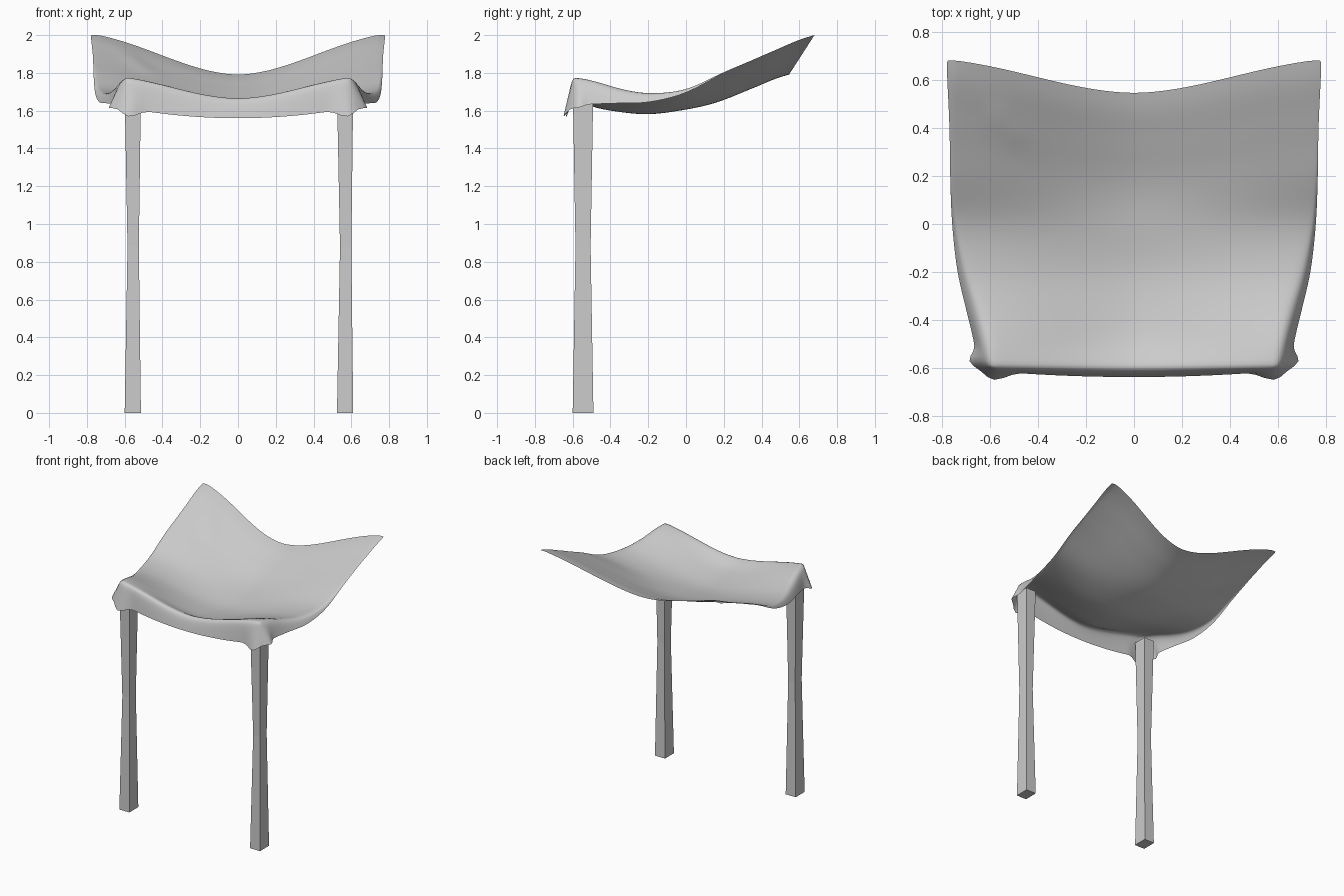
import bpy
import bmesh
from math import sin, pi, exp
from mathutils import Vector

cube = bpy.data.objects.get("Cube")
if cube:
    bpy.data.objects.remove(cube, do_unlink=True)


def make_material(name, value):
    mat = bpy.data.materials.new(name)
    mat.use_nodes = True
    colour = (value, value, value, 1)
    mat.diffuse_color = colour
    mat.node_tree.nodes["Principled BSDF"].inputs["Base Color"].default_value = colour
    return mat


grey = make_material("plain grey", 0.6)


def finish(bm, name):
    mesh = bpy.data.meshes.new(name)
    bm.to_mesh(mesh)
    bm.free()
    mesh.materials.append(grey)
    obj = bpy.data.objects.new(name, mesh)
    bpy.context.collection.objects.link(obj)
    return obj


# Cloth stations from front to back:
# y, ridge half width, ridge z, centre z, hem half width, hem z
STATIONS = [
    (-0.60, 0.60, 1.78, 1.67, 0.65, 1.63),
    (-0.50, 0.61, 1.765, 1.62, 0.665, 1.635),
    (-0.35, 0.64, 1.72, 1.592, 0.70, 1.64),
    (-0.20, 0.69, 1.695, 1.58, 0.735, 1.645),
    (0.00, 0.735, 1.715, 1.60, 0.757, 1.695),
    (0.20, 0.75, 1.805, 1.635, 0.765, 1.80),
    (0.40, 0.75, 1.89, 1.70, 0.768, 1.89),
    (0.68, 0.735, 2.0, 1.79, 0.78, 2.0),
]


def station(y):
    """Smoothly interpolate the station values at y."""
    last = len(STATIONS) - 1
    k = 0
    while k < last - 1 and y > STATIONS[k + 1][0]:
        k += 1
    p0, p1, p2, p3 = (STATIONS[min(max(n, 0), last)] for n in range(k - 1, k + 3))
    t = (y - p1[0]) / (p2[0] - p1[0])
    return [b + t * (c - a) / 2 + t * t * (a - 2.5 * b + 2 * c - d / 2)
            + t ** 3 * (1.5 * (b - c) + (d - a) / 2)
            for a, b, c, d in zip(p0, p1, p2, p3)]


def spread(u):
    """Rise of the cloth from its centre line to its ridge."""
    return (sin(pi * u / 2) ** 2 + abs(u) ** 1.5) / 2


COLS, ROWS, LAYERS = 24, 22, 4


def row_y(j):
    return -0.60 + 1.28 * (j / ROWS) ** 1.2


def col_u(i):
    return 2 * i / COLS - 1


def top_point(i, j):
    y, u = row_y(j), col_u(i)
    _, half, ridge, centre, _, _ = station(y)
    f = spread(u)
    x = u * half
    sag = 0.135 * (1 - f) * max(0, (y + 0.2) / 0.88)
    # Small crease near the right back corner
    along, across = (y - 0.45) + (-x - 0.54), (y - 0.45) - (-x - 0.54)
    crease = 0.018 * exp(-(along / 0.16) ** 2 - (across / 0.035) ** 2)
    return Vector((x, y - sag, centre + (ridge - centre) * f + crease))


def hem_point(i, j):
    """Lower edge of the hanging flap, with pinched ears at the corners."""
    u, y = col_u(i), row_y(j)
    side = 1 if u > 0 else -1
    if j == 0:
        if i in (0, COLS):
            return Vector((side * 0.63, -0.612, 1.62))
        if i in (1, COLS - 1):
            return Vector((side * 0.59, -0.665, 1.55))
        return Vector((u * 0.6, -0.637 + 0.025 * u * u, 1.56 + 0.055 * u * u))
    if j == 1:
        return Vector((side * 0.705, -0.572, 1.61))
    values = station(y)
    return Vector((side * values[4], y, values[5]))


# Draped cloth: sagging top patch
bm = bmesh.new()
grid = [[bm.verts.new(top_point(i, j)) for i in range(COLS + 1)] for j in range(ROWS + 1)]
for j in range(ROWS):
    for i in range(COLS):
        bm.faces.new((grid[j][i], grid[j][i + 1], grid[j + 1][i + 1], grid[j + 1][i]))

# Draped cloth: flap hanging from the sides and front
rim = [(0, j) for j in range(ROWS, 0, -1)]
rim += [(i, 0) for i in range(COLS + 1)]
rim += [(COLS, j) for j in range(1, ROWS + 1)]
strips = []
for i, j in rim:
    top, hem = grid[j][i].co.copy(), hem_point(i, j)
    ear = j <= 1 and (i <= 1 or i >= COLS - 1)
    strip = [grid[j][i]]
    for n in range(1, LAYERS + 1):
        k = n / LAYERS
        out = k ** (1.2 if ear else 0.6)
        point = top.lerp(hem, out)
        point.z = top.z + (hem.z - top.z) * k ** 1.2
        strip.append(bm.verts.new(point))
    strips.append(strip)
for a, b in zip(strips, strips[1:]):
    for n in range(LAYERS):
        bm.faces.new((a[n], a[n + 1], b[n + 1], b[n]))
for face in bm.faces:
    face.smooth = True
cloth = finish(bm, "draped_cloth")
cloth.modifiers.new("Smooth", "SUBSURF").levels = 1
cloth.modifiers["Smooth"].render_levels = 1


# Square posts with a narrow waist: z, half width, half depth
SECTIONS = [(0, 0.043, 0.055), (0.88, 0.030, 0.040), (1.70, 0.043, 0.054)]


def make_post(name, x, y, lean):
    bm = bmesh.new()
    rings = []
    for n, (z, w, d) in enumerate(SECTIONS):
        shift = lean if n == 1 else 0
        rings.append([bm.verts.new((x + shift + sx * w, y + sy * d, z))
                      for sx, sy in ((-1, -1), (1, -1), (1, 1), (-1, 1))])
    for low, high in zip(rings, rings[1:]):
        for n in range(4):
            m = (n + 1) % 4
            bm.faces.new((low[n], low[m], high[m], high[n]))
    bm.faces.new(rings[0][::-1])
    bm.faces.new(rings[-1])
    finish(bm, name)


make_post("right_post", -0.557, -0.545, 0.002)
make_post("left_post", 0.567, -0.545, 0.003)
